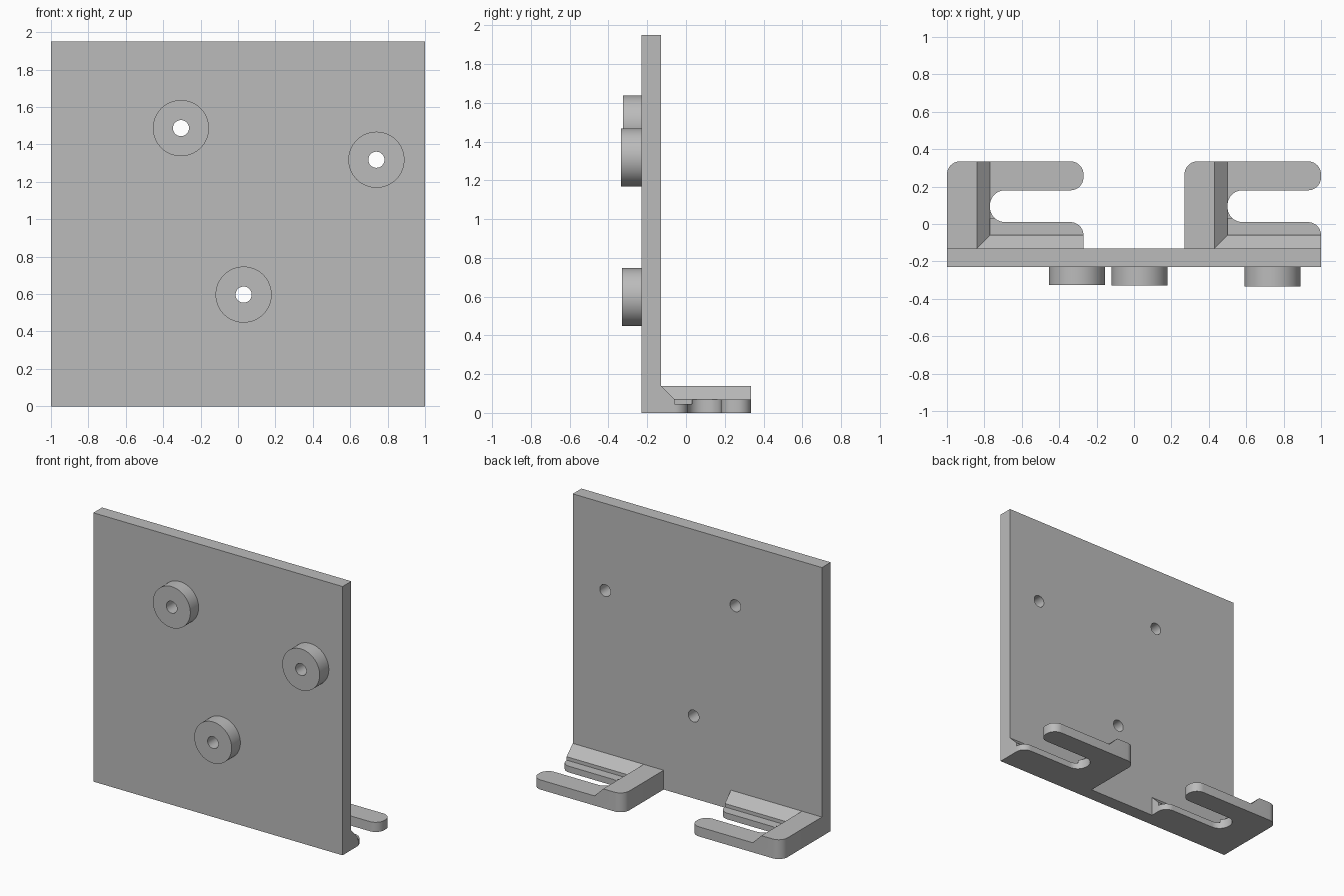
import bpy, bmesh
from math import pi, sin, cos, radians
from mathutils import Matrix, Vector

cube = bpy.data.objects.get("Cube")
if cube:
    bpy.data.objects.remove(cube, do_unlink=True)

grey = bpy.data.materials.new("plain grey")
grey.use_nodes = True
COLOR = (0.5, 0.5, 0.5, 1)
grey.diffuse_color = COLOR
grey.node_tree.nodes["Principled BSDF"].inputs["Base Color"].default_value = COLOR


def finish(name, bm):
    bmesh.ops.recalc_face_normals(bm, faces=bm.faces)
    mesh = bpy.data.meshes.new(name)
    bm.to_mesh(mesh)
    bm.free()
    mesh.materials.append(grey)
    obj = bpy.data.objects.new(name, mesh)
    bpy.context.collection.objects.link(obj)
    return obj


def loft(name, bottom, top, z0, z1):
    """Solid between two outlines with the same number of points."""
    bm = bmesh.new()
    low = [bm.verts.new((x, y, z0)) for x, y in bottom]
    high = [bm.verts.new((x, y, z1)) for x, y in top]
    bm.faces.new(low)
    bm.faces.new(high)
    for i in range(len(low)):
        j = (i + 1) % len(low)
        bm.faces.new((low[i], low[j], high[j], high[i]))
    return finish(name, bm)


def rect(x0, x1, y0, y1):
    return [(x0, y0), (x1, y0), (x1, y1), (x0, y1)]


def box(name, x0, x1, y0, y1, z0, z1):
    outline = rect(x0, x1, y0, y1)
    return loft(name, outline, outline, z0, z1)


def rounded(corners, steps=10):
    """Outline from (x, y, radius) corners, all square."""
    points = []
    for i, (x, y, r) in enumerate(corners):
        p = Vector((x, y))
        if r == 0:
            points.append((x, y))
            continue
        a = (Vector(corners[i - 1][:2]) - p).normalized() * r
        b = (Vector(corners[(i + 1) % len(corners)][:2]) - p).normalized() * r
        for k in range(steps + 1):
            t = pi / 2 * k / steps
            points.append(tuple(p + a * (1 - sin(t)) + b * (1 - cos(t))))
    return points


def cylinder(name, x, z, radius, y0, y1):
    bm = bmesh.new()
    place = Matrix.Translation((x, (y0 + y1) / 2, z)) @ Matrix.Rotation(pi / 2, 4, 'X')
    bmesh.ops.create_cone(bm, cap_ends=True, segments=64, radius1=radius,
                          radius2=radius, depth=y1 - y0, matrix=place)
    return finish(name, bm)


def cut(obj, cutter):
    cutter.hide_render = True
    mod = obj.modifiers.new("cut", 'BOOLEAN')
    mod.operation = 'DIFFERENCE'
    mod.solver = 'EXACT'
    mod.object = cutter
    bpy.context.view_layer.objects.active = obj
    bpy.ops.object.modifier_apply(modifier=mod.name)
    bpy.data.objects.remove(cutter, do_unlink=True)


def smooth(obj):
    bpy.ops.object.select_all(action='DESELECT')
    obj.select_set(True)
    bpy.context.view_layer.objects.active = obj
    bpy.ops.object.shade_smooth_by_angle(angle=radians(30))


FRONT, BACK = -0.23, -0.13

# Upright plate with drilled round spacers
plate = box("back_plate", -1, 1, FRONT, BACK, 0, 1.95)
spacers = [("upper", -0.305, 1.487, -0.325), ("side", 0.74, 1.318, -0.335),
           ("lower", 0.03, 0.597, -0.33)]
for label, x, z, face in spacers:
    spacer = cylinder(label + "_spacer", x, z, 0.15, face, FRONT)
    for part in (spacer, plate):
        cut(part, cylinder("drill", x, z, 0.043, -0.5, 0.1))
    smooth(spacer)
smooth(plate)

# Slotted hooks along the bottom edge
R = 0.07
for label, left in (("right", -1), ("left", 0.27)):
    tip, foot = left + 0.73, left + 0.23
    outline = rounded([
        (left, BACK, 0), (tip, BACK, 0), (tip, 0.01, R), (foot, 0.01, 0.08),
        (foot, 0.18, 0.08), (tip, 0.18, R), (tip, 0.335, R), (left, 0.335, R)])
    hook = loft(label + "_hook", outline, outline, 0, 0.14)
    # Sunken tray with sloped sides, deeper along the inner finger
    cut(hook, loft("tray", rect(foot, tip + 0.3, -0.06, 0.5),
                   rect(foot - 0.14, tip + 0.3, -0.2, 0.5), 0.07, 0.21))
    cut(hook, box("recess", foot, tip + 0.3, -0.06, 0.03, 0.045, 0.1))
    smooth(hook)
